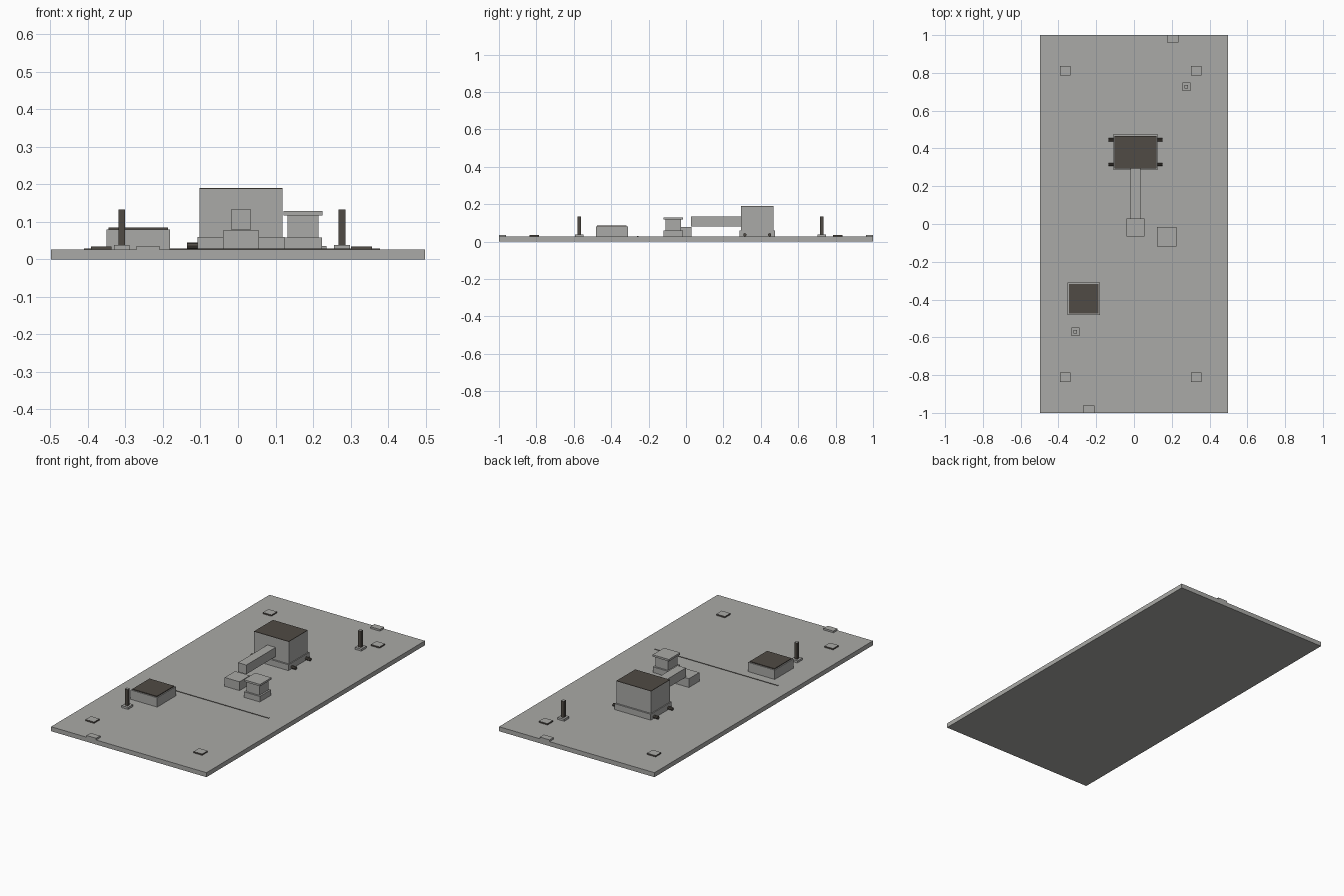
import bpy, bmesh
from math import pi

cube = bpy.data.objects.get("Cube")
if cube:
    bpy.data.objects.remove(cube, do_unlink=True)


def material(name, rgb):
    m = bpy.data.materials.new(name)
    m.use_nodes = True
    color = (*rgb, 1)
    m.diffuse_color = color
    m.node_tree.nodes["Principled BSDF"].inputs["Base Color"].default_value = color
    return m


GREY = material("concrete grey", (0.40, 0.40, 0.385))
DARK = material("dark brown grey", (0.08, 0.07, 0.058))
DECK = 0.026


def finish(bm, name, mats):
    mesh = bpy.data.meshes.new(name)
    bm.to_mesh(mesh)
    bm.free()
    for m in mats:
        mesh.materials.append(m)
    ob = bpy.data.objects.new(name, mesh)
    bpy.context.collection.objects.link(ob)
    return ob


def box(name, center, size, z0, z1, mat=GREY, top=None):
    """Upright box by centre and footprint; top gives the upper face its own colour."""
    bm = bmesh.new()
    bmesh.ops.create_cube(bm, size=1)
    for v in bm.verts:
        v.co.x = center[0] + v.co.x * size[0]
        v.co.y = center[1] + v.co.y * size[1]
        v.co.z = z1 if v.co.z > 0 else z0
    bm.normal_update()
    if top:
        for f in bm.faces:
            f.material_index = int(f.normal.z > 0.5)
    return finish(bm, name, [mat, top] if top else [mat])


# Ground slab
box("ground_slab", (0, 0), (0.996, 2), 0, DECK)

# Main block with skirt, roof and beam
cx, cy = 0.008, 0.381
box("main_skirt", (cx, cy), (0.232, 0.192), DECK, 0.06)
box("main_block", (cx, cy), (0.222, 0.172), 0.06, 0.187)
box("main_roof", (cx, cy), (0.222, 0.172), 0.187, 0.19, DARK)
box("beam", (cx, 0.161), (0.053, 0.268), 0.08, 0.133)
box("beam_block", (cx, -0.018), (0.095, 0.095), DECK, 0.077)

# Short side pegs at the corners of the main block
for sx, side in ((-1, "right"), (1, "left")):
    for sy, end in ((-1, "front"), (1, "back")):
        bm = bmesh.new()
        bmesh.ops.create_cone(bm, cap_ends=True, segments=8, radius1=0.009,
                              radius2=0.009, depth=0.028)
        peg = finish(bm, f"{end}_{side}_peg", [DARK])
        peg.rotation_euler.y = pi / 2
        peg.location = (cx + sx * 0.13, cy + sy * 0.066, 0.036)

# Pedestal beside the beam
px, py = 0.173, -0.068
box("pedestal_base", (px, py), (0.102, 0.104), DECK, 0.058)
box("pedestal_column", (px, py), (0.082, 0.084), 0.058, 0.117)
box("pedestal_cap", (px, py), (0.104, 0.104), 0.117, 0.128)

# Low block with dark lid
box("low_block", (-0.266, -0.396), (0.17, 0.17), DECK, 0.08)
box("low_block_lid", (-0.266, -0.396), (0.158, 0.158), 0.08, 0.085, DARK)

# Posts on small feet
for end, x, y in (("front", -0.31, -0.57), ("back", 0.277, 0.726)):
    box(f"{end}_post_foot", (x, y), (0.042, 0.046), DECK, 0.038)
    box(f"{end}_post", (x, y), (0.018, 0.018), 0.038, 0.133, DARK, GREY)

# Corner pads
for x, side in ((-0.364, "right"), (0.329, "left")):
    for y, end in ((-0.812, "front"), (0.812, "back")):
        box(f"{end}_{side}_pad", (x, y), (0.055, 0.05), DECK, 0.034, DARK, GREY)

# Edge tabs
box("front_tab", (-0.24, -0.981), (0.062, 0.038), DECK, 0.036)
box("back_tab", (0.205, 0.981), (0.062, 0.038), DECK, 0.036)

# Thin cross strip on the slab
box("cross_strip", (-0.016, -0.258), (0.79, 0.006), DECK, 0.029, DARK, GREY)
